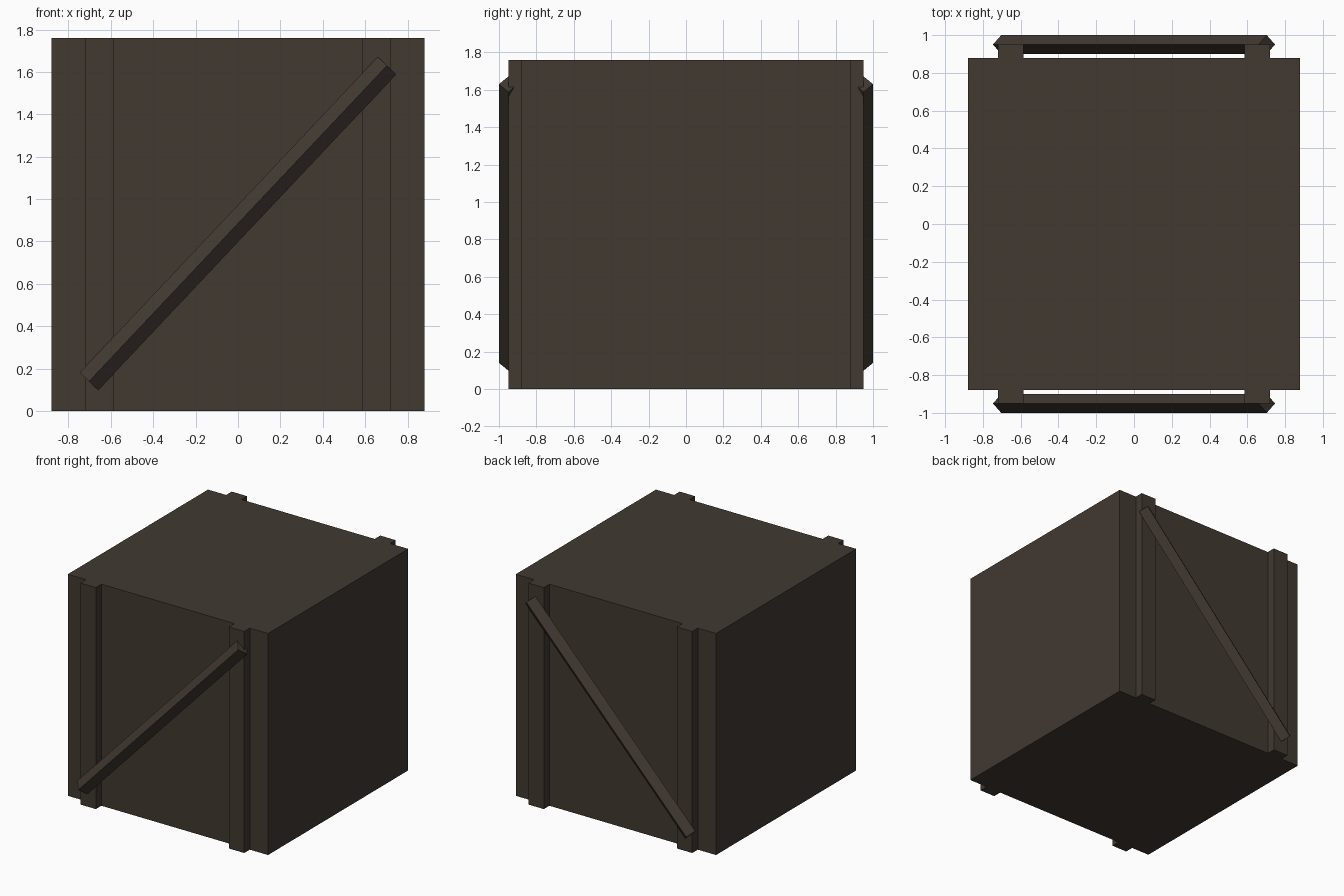
import bpy
import bmesh
from mathutils import Matrix, Vector

if "Cube" in bpy.data.objects:
    bpy.data.objects.remove(bpy.data.objects["Cube"])

wood = bpy.data.materials.new("dark brown wood")
wood.diffuse_color = (0.054, 0.041, 0.031, 1)
wood.use_nodes = True
wood.node_tree.nodes["Principled BSDF"].inputs["Base Color"].default_value = wood.diffuse_color


def box(name, size, matrix):
    bm = bmesh.new()
    bmesh.ops.create_cube(bm, size=1, matrix=matrix @ Matrix.Diagonal((*size, 1)))
    mesh = bpy.data.meshes.new(name)
    bm.to_mesh(mesh)
    bm.free()
    mesh.materials.append(wood)
    obj = bpy.data.objects.new(name, mesh)
    bpy.context.collection.objects.link(obj)
    return obj


def mirror(obj, x, y):
    mod = obj.modifiers.new("Mirror", 'MIRROR')
    mod.use_axis = (x, y, False)
    mod.use_mirror_merge = False


H = 1.76

# Main crate body
box("crate_body", (1.76, 1.76, H), Matrix.Translation((0, 0, H / 2)))

# Upright battens on front and back
batten = box("upright_batten", (0.135, 0.07, H), Matrix.Translation((0.6525, -0.915, H / 2)))
mirror(batten, True, True)

# Diagonal brace with a diamond section, on front and back
start, end = Vector((-0.703, -0.95, 0.14)), Vector((0.703, -0.95, 1.63))
axis = (end - start).normalized()
depth = Vector((0, 1, 0))
side = depth.cross(axis)
frame = Matrix((side, depth, axis)).transposed().to_4x4()
diamond = Matrix.Diagonal((0.06, 0.05, 1, 1)) @ Matrix.Rotation(0.785398, 4, 'Z')
brace = box("diagonal_brace", (2 ** 0.5, 2 ** 0.5, (end - start).length),
            Matrix.Translation((start + end) / 2) @ frame @ diamond)
mirror(brace, False, True)
